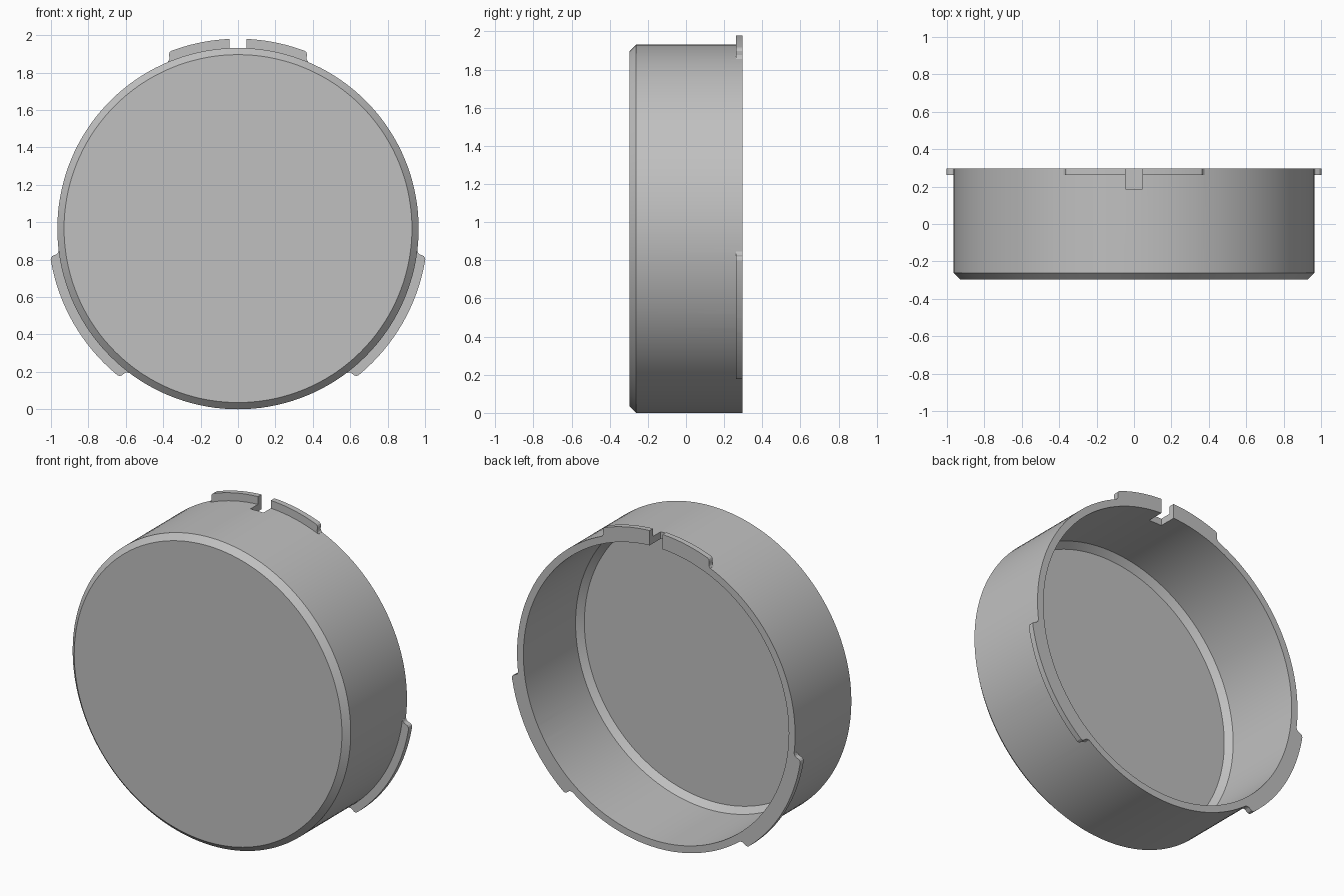
import bpy
import bmesh
from math import sin, cos, radians, pi
from mathutils import Matrix, Vector

cube = bpy.data.objects.get("Cube")
if cube:
    bpy.data.objects.remove(cube, do_unlink=True)

RADIUS, INNER, TAB_RADIUS = 0.966, 0.922, 1.015
FRONT, BACK, CHAMFER = -0.297, 0.297, 0.036
NOTCH_HALF, NOTCH_FLOOR, TAB_FRONT = 0.045, 0.188, 0.262

grey = bpy.data.materials.new("light grey")
grey.use_nodes = True
COLOUR = (0.53, 0.53, 0.53, 1)
grey.diffuse_color = COLOUR
grey.node_tree.nodes["Principled BSDF"].inputs["Base Color"].default_value = COLOUR


def make_object(name, bm):
    bmesh.ops.recalc_face_normals(bm, faces=bm.faces[:])
    mesh = bpy.data.meshes.new(name)
    bm.to_mesh(mesh)
    bm.free()
    mesh.materials.append(grey)
    obj = bpy.data.objects.new(name, mesh)
    bpy.context.collection.objects.link(obj)
    return obj


def polar(radius, degrees):
    a = radians(degrees)
    return radius * sin(a), radius * cos(a)


def apply_boolean(target, tool, operation):
    mod = target.modifiers.new("cut", 'BOOLEAN')
    mod.operation, mod.solver, mod.object = operation, 'EXACT', tool
    bpy.context.view_layer.objects.active = target
    bpy.ops.object.modifier_apply(modifier=mod.name)
    bpy.data.objects.remove(tool, do_unlink=True)


# Hollow cup: lathed wall section, with both end discs filled
def make_cup():
    bm = bmesh.new()
    floor = FRONT + 0.04
    section = [(RADIUS - CHAMFER, FRONT), (RADIUS, FRONT + CHAMFER), (RADIUS, BACK),
               (INNER, BACK), (INNER, floor + CHAMFER), (INNER - CHAMFER, floor)]
    verts = [bm.verts.new((r, y, 0)) for r, y in section]
    edges = [bm.edges.new(pair) for pair in zip(verts, verts[1:])]
    bmesh.ops.spin(bm, geom=verts + edges, cent=(0, 0, 0), axis=(0, 1, 0),
                   angle=2 * pi, steps=144, use_duplicate=False)
    bmesh.ops.remove_doubles(bm, verts=bm.verts[:], dist=0.0001)
    bmesh.ops.holes_fill(bm, edges=[e for e in bm.edges if e.is_boundary], sides=0)
    return make_object("cap", bm)


# Rim tab: arc outline with a rounded end, extruded through the rim
def make_tab(angle):
    half = [polar(TAB_RADIUS, 2.5 * i) for i in range(1, 9)]
    half += [polar(r, a) for r, a in
             ((TAB_RADIUS, 20.6), (1.011, 21.2), (1.003, 21.6), (0.993, 21.75),
              (0.981, 21.9), (0.973, 22.25), (0.967, 22.9))]
    half += [polar(0.944, 22.5 - 2.5 * i) for i in range(9)]
    bottom = [(0, 0.944)]
    mirrored = [(-x, z) for x, z in reversed(half)]
    outline = [(0, TAB_RADIUS)] + half + bottom + mirrored
    bm = bmesh.new()
    face = bm.faces.new([bm.verts.new((x, TAB_FRONT, z)) for x, z in outline])
    result = bmesh.ops.extrude_face_region(bm, geom=[face])
    moved = [v for v in result["geom"] if isinstance(v, bmesh.types.BMVert)]
    bmesh.ops.translate(bm, verts=moved, vec=(0, BACK - TAB_FRONT, 0))
    bm.transform(Matrix.Rotation(angle, 4, 'Y'))
    return make_object("rim_tab", bm)


# Notch cutter: a block across the wall at the middle of a tab
def make_notch(angle):
    bm = bmesh.new()
    bmesh.ops.create_cube(bm, size=1)
    bm.transform(Matrix.Rotation(angle, 4, 'Y')
                 @ Matrix.Translation(Vector((0, NOTCH_FLOOR + 0.2, 0.97)))
                 @ Matrix.Diagonal((NOTCH_HALF * 2, 0.4, 0.24, 1)))
    obj = make_object("notch_cutter", bm)
    obj.hide_render = True
    return obj


cap = make_cup()
for turn in range(3):
    angle = turn * 2 * pi / 3
    apply_boolean(cap, make_tab(angle), 'UNION')
    apply_boolean(cap, make_notch(angle), 'DIFFERENCE')

# Stand the cup on the ground with its closed face to the front
cap.data.transform(Matrix.Translation((0, 0, RADIUS)))
bpy.ops.object.select_all(action='DESELECT')
cap.select_set(True)
bpy.context.view_layer.objects.active = cap
bpy.ops.object.shade_smooth_by_angle(angle=radians(20))
